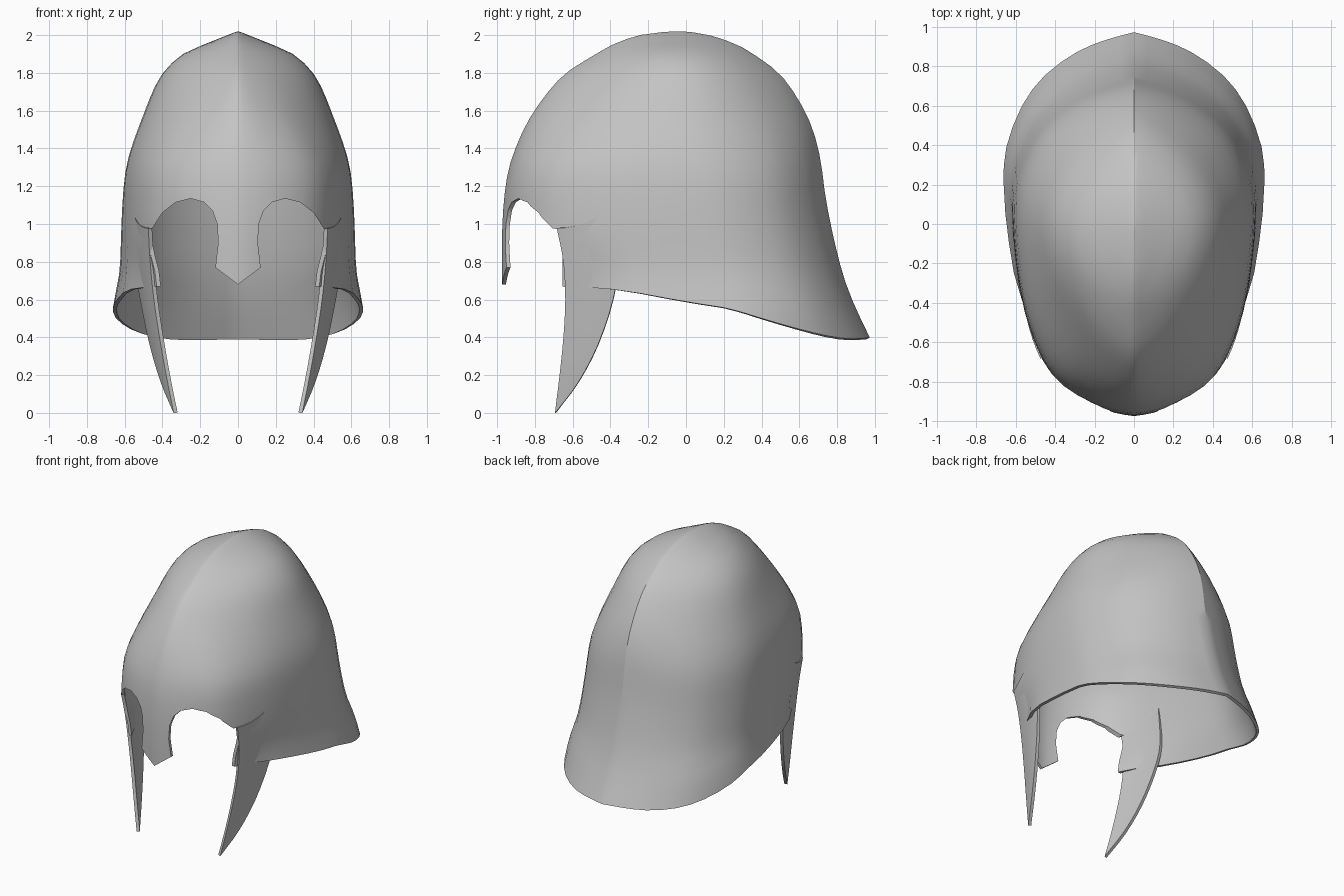
import bpy
import bmesh
from mathutils import Vector

if "Cube" in bpy.data.objects:
    bpy.data.objects.remove(bpy.data.objects["Cube"])

steel = bpy.data.materials.new("grey steel")
steel.use_nodes = True
GREY = (0.55, 0.55, 0.55, 1)
steel.diffuse_color = GREY
steel.node_tree.nodes["Principled BSDF"].inputs["Base Color"].default_value = GREY


def spline(points, steps):
    """Smooth curve through the points, sampled evenly between them."""
    p = [Vector(q) for q in points]
    out = []
    for i in range(len(p) - 1):
        a, b = p[i], p[i + 1]
        ta = (b - p[i - 1]) / 2 if i else b - a
        tb = (p[i + 2] - a) / 2 if i + 2 < len(p) else b - a
        for k in range(steps):
            t = k / steps
            out.append(a * (2*t**3 - 3*t**2 + 1) + ta * (t**3 - 2*t**2 + t)
                       + b * (3*t**2 - 2*t**3) + tb * (t**3 - t**2))
    return out + [p[-1]]


def lookup(table, key):
    """Linear lookup by the first column, which ascends."""
    key = min(max(key, table[0][0]), table[-1][0])
    for a, b in zip(table, table[1:]):
        if key <= b[0]:
            return a.lerp(b, (key - a[0]) / max(b[0] - a[0], 1e-9))
    return table[-1]


def ease(t):
    t = min(max(t, 0), 1)
    return t * t * (3 - 2 * t)


def make_object(name, bm):
    bmesh.ops.remove_doubles(bm, verts=bm.verts, dist=1e-5)
    bmesh.ops.recalc_face_normals(bm, faces=bm.faces)
    mesh = bpy.data.meshes.new(name)
    bm.to_mesh(mesh)
    bm.free()
    obj = bpy.data.objects.new(name, mesh)
    bpy.context.collection.objects.link(obj)
    mesh.materials.append(steel)
    return obj


def grid_mesh(rows):
    bm = bmesh.new()
    g = [[bm.verts.new(p) for p in row] for row in rows]
    for r, s in zip(g, g[1:]):
        for j in range(len(r) - 1):
            bm.faces.new((r[j], r[j + 1], s[j + 1], s[j]))
    return bm


def finish(obj, angle):
    """Apply the modifiers, then shade smooth with sharp edges kept."""
    bpy.ops.object.select_all(action="DESELECT")
    obj.select_set(True)
    bpy.context.view_layer.objects.active = obj
    for m in list(obj.modifiers):
        bpy.ops.object.modifier_apply(modifier=m.name)
    bpy.ops.object.shade_smooth_by_angle(angle=angle)


# Shell levels: height, front y, back y, half width, y of widest point
levels = spline([
    (.38, -.95, .96, .66, .2), (.57, -.95, .87, .64, .2),
    (.75, -.955, .805, .607, .13), (1, -.952, .745, .597, .06),
    (1.2, -.935, .71, .585, .03), (1.35, -.9, .69, .56, 0),
    (1.55, -.81, .63, .49, -.02), (1.76, -.65, .5, .4, -.03),
    (1.88, -.47, .35, .285, -.04), (1.94, -.36, .24, .15, -.04),
    (1.985, -.22, .1, .04, -.04), (2, -.06, -.02, 0, -.04)], 6)
# Plan section from the front ridge to the back ridge: y share, width share
section = spline([
    (-1, 0), (-.985, .16), (-.945, .35), (-.86, .58), (-.73, .75),
    (-.5, .895), (-.25, .97), (0, 1), (.26, .97), (.53, .845),
    (.72, .67), (.87, .42), (.95, .2), (1, 0)], 2)
# Lower rim: y, height
rim = spline([(-1, .66), (-.64, .67), (-.36, .65), (0, .585), (.22, .55),
              (.45, .48), (.7, .41), (.85, .385), (.96, .39)], 4)


def shell_point(u, x, z):
    _, front, back, width, mid = lookup(levels, z)
    y = mid + u * ((back - mid) if u > 0 else (mid - front))
    k = .8 * ease((z - 1.2) / .65)          # keel-like towards the crown
    x = width * (x * (1 - k) + k * (1 - u * u))
    x *= 1 - .12 * ease((.95 - z) / .3) * ease((-.3 - y) / .35)
    return Vector((x, y, z))


ROWS = 22
columns = []
for u, x in section:
    base = .6
    for _ in range(8):
        base = lookup(rim, shell_point(u, x, base).y)[1]
    rise = [ease(i / ROWS) * .35 + (1 - (1 - i / ROWS) ** 2) * .65
            for i in range(ROWS + 1)]
    columns.append([shell_point(u, x, base + (2 - base) * s) for s in rise])
shell = make_object("helmet_shell", grid_mesh(columns))

# Eye openings, with the nose guard left between them
half = [(.0, .68), (.12, .77), (.105, .9), (.11, 1), (.135, 1.07), (.18, 1.115),
        (.25, 1.135), (.33, 1.115), (.4, 1.06), (.455, .975), (.7, .97),
        (.7, .3), (0, .3)]
outline = half + [(-x, z) for x, z in reversed(half[1:-1])]
bm = bmesh.new()
face = bm.faces.new([bm.verts.new((x, -1.3, z)) for x, z in outline])
ext = bmesh.ops.extrude_face_region(bm, geom=[face])
for v in ext["geom"]:
    if isinstance(v, bmesh.types.BMVert):
        v.co.y = -.655
cutter = make_object("eye_cutter", bm)
cutter.hide_render = True

mirror = shell.modifiers.new("mirror", "MIRROR")
mirror.merge_threshold = 1e-4
solid = shell.modifiers.new("thickness", "SOLIDIFY")
solid.thickness = .02
cut = shell.modifiers.new("eyes", "BOOLEAN")
cut.operation = "DIFFERENCE"
cut.solver = "EXACT"
cut.object = cutter
finish(shell, .5)
bpy.data.objects.remove(cutter)

# Cheek guards: leading edge (x, y, z) and trailing edge (y, z)
lead = spline([(.465, -.68, .98), (.455, -.645, .8), (.435, -.635, .6),
               (.405, -.645, .4), (.37, -.665, .2), (.33, -.69, 0)], 3)
trail = spline([(-.39, 1.09), (-.36, .8), (-.385, .6), (-.465, .36),
                (-.57, .16), (-.69, 0)], 3)
for side, name in ((1, "left_cheek_guard"), (-1, "right_cheek_guard")):
    rows = []
    for i, (a, b) in enumerate(zip(lead, trail)):
        end = Vector((a.x + .29 * (b[0] - a.y), b[0], b[1]))
        row = []
        for j in range(7):
            t = j / 6
            p = a.lerp(end, t)
            bow = t * (1 - t) * (1 - i / (len(lead) - 1))
            p.x += .05 * bow
            p.z -= .12 * bow * (1 - i / (len(lead) - 1))
            row.append(Vector((side * p.x, p.y, p.z)))
        rows.append(row)
    guard = make_object(name, grid_mesh(rows))
    solid = guard.modifiers.new("thickness", "SOLIDIFY")
    solid.thickness = .022
    solid.offset = 0
    finish(guard, .5)
